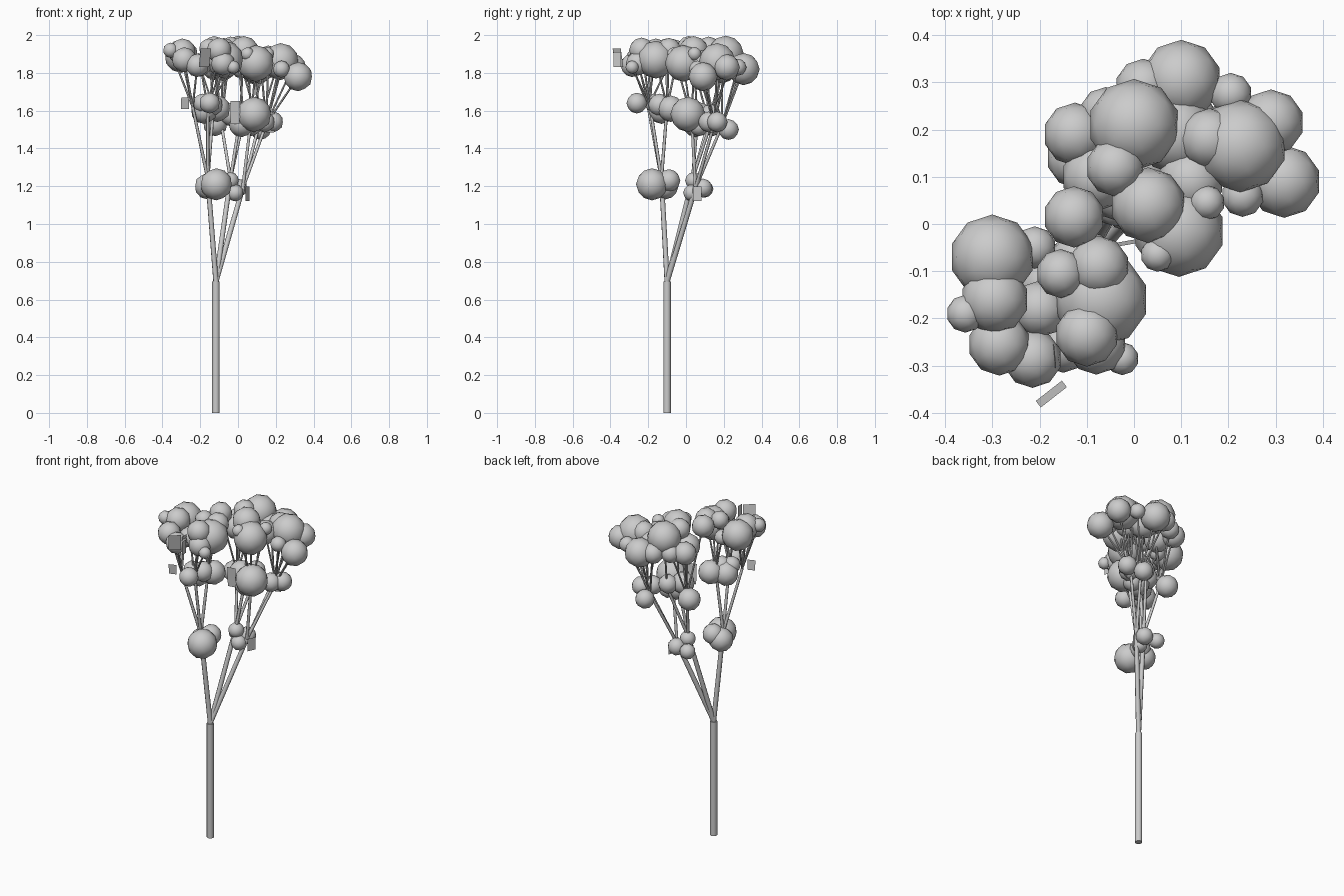
import bpy, math
from mathutils import Vector, Euler


def limb(name, a, b, r1, r2, sides=8):
    a, b = Vector(a), Vector(b)
    d = b - a
    bpy.ops.mesh.primitive_cone_add(vertices=sides, radius1=r1, radius2=r2, depth=d.length,
                                    location=(a + b) / 2,
                                    rotation=d.to_track_quat('Z', 'Y').to_euler())
    bpy.context.object.name = name
    bpy.ops.object.shade_smooth_by_angle(angle=math.radians(50))


def puff(name, x, y, z, r):
    bpy.ops.mesh.primitive_ico_sphere_add(subdivisions=2, radius=r, location=(x, y, z))
    bpy.context.object.name = name
    bpy.ops.object.shade_smooth()


def leaf(x, y, z, w, h, turn, tilt):
    bpy.ops.mesh.primitive_plane_add(size=1, location=(x, y, z))
    o = bpy.context.object
    o.name = "leaf"
    o.scale = (w, h, 1)
    o.rotation_euler = Euler((math.radians(90 + tilt), 0, math.radians(turn)))


# Trunk and the three main branches
base = (-0.117, -0.10, 0.695)
limb("trunk", (-0.117, -0.10, 0), base, 0.02, 0.02, 12)
forks = [(-0.16, -0.13, 1.24), (-0.04, 0.035, 1.24), (0.025, 0.05, 1.19)]
for f in forks:
    limb("main_branch", base, f, 0.014, 0.013)

# Middle branches, grouped by the fork they start from
mids = [(0, (-0.24, -0.20, 1.62)), (0, (-0.16, -0.19, 1.62)), (0, (-0.13, -0.10, 1.62)),
        (1, (-0.09, 0.12, 1.54)), (1, (0.01, 0.06, 1.55)), (1, (0.03, 0.14, 1.56)),
        (2, (0.07, 0.03, 1.56)), (2, (0.15, 0.15, 1.53)), (2, (0.11, 0.19, 1.52))]
for f, m in mids:
    limb("middle_branch", forks[f], m, 0.009, 0.008)

# Foliage around the forks and the middle branch ends
for p in [(-0.115, -0.18, 1.21, 0.085), (-0.16, -0.11, 1.20, 0.07), (-0.12, -0.09, 1.23, 0.06),
          (-0.04, 0.04, 1.23, 0.045), (-0.015, 0.03, 1.165, 0.045),
          (0.0, 0.09, 1.19, 0.05), (-0.08, 0.10, 1.185, 0.045)]:
    puff("fork_foliage", *p)
for p in [(-0.15, -0.26, 1.64, 0.055), (-0.18, -0.13, 1.60, 0.07), (-0.11, -0.08, 1.61, 0.07),
          (-0.19, -0.17, 1.64, 0.05), (-0.14, -0.14, 1.63, 0.06),
          (0.085, 0.01, 1.58, 0.093), (0.02, 0.05, 1.53, 0.07), (0.03, 0.13, 1.58, 0.055),
          (-0.12, 0.14, 1.53, 0.065), (-0.03, 0.07, 1.58, 0.065), (0.185, 0.165, 1.54, 0.055),
          (0.14, 0.12, 1.54, 0.055), (0.12, 0.225, 1.50, 0.055), (0.07, 0.07, 1.52, 0.055)]:
    puff("middle_foliage", *p)

# Crown foliage with a thin twig to each ball
crown = [(0.10, 0.305, 1.82, 0.085), (0.0, 0.21, 1.90, 0.097), (0.205, 0.275, 1.83, 0.045),
         (0.29, 0.215, 1.83, 0.07), (0.225, 0.165, 1.86, 0.098), (0.318, 0.09, 1.78, 0.077),
         (0.03, 0.04, 1.915, 0.08), (0.095, -0.015, 1.85, 0.097), (0.155, 0.045, 1.90, 0.037),
         (-0.127, 0.015, 1.93, 0.065), (-0.04, 0.12, 1.93, 0.062), (-0.125, 0.19, 1.83, 0.067),
         (-0.30, -0.07, 1.89, 0.09), (-0.295, -0.16, 1.91, 0.072), (-0.357, -0.19, 1.92, 0.04),
         (-0.285, -0.255, 1.87, 0.066), (-0.215, -0.285, 1.84, 0.062), (-0.07, -0.16, 1.87, 0.1),
         (-0.10, -0.235, 1.92, 0.067), (-0.08, -0.255, 1.85, 0.064), (-0.155, -0.105, 1.93, 0.052),
         (-0.075, -0.09, 1.92, 0.065), (-0.025, -0.285, 1.83, 0.035), (-0.21, -0.05, 1.86, 0.045),
         (0.05, -0.065, 1.90, 0.036), (0.16, 0.18, 1.88, 0.065), (0.23, 0.06, 1.82, 0.045),
         (-0.08, 0.10, 1.83, 0.073), (-0.06, 0.235, 1.83, 0.055), (0.12, 0.09, 1.85, 0.07),
         (0.09, 0.19, 1.83, 0.085), (-0.20, -0.18, 1.84, 0.06), (0.02, 0.29, 1.83, 0.06)]
for x, y, z, r in crown:
    puff("crown_foliage", x, y, z, r)
    near = min((m for _, m in mids), key=lambda m: math.hypot(m[0] - x, m[1] - y))
    limb("twig", near, (x, y, z), 0.006, 0.005, 6)

# Loose flat leaves
for l in [(-0.175, -0.36, 1.88, 0.07, 0.10, 38, 10), (-0.11, -0.365, 1.87, 0.04, 0.08, 90, 0),
          (-0.17, -0.28, 1.86, 0.05, 0.07, 95, 5), (-0.28, -0.23, 1.64, 0.045, 0.06, 20, 5),
          (-0.015, -0.04, 1.59, 0.05, 0.12, 10, 4), (0.05, 0.06, 1.16, 0.05, 0.075, 65, 0),
          (0.17, 0.13, 1.52, 0.05, 0.07, 20, 8)]:
    leaf(*l)
